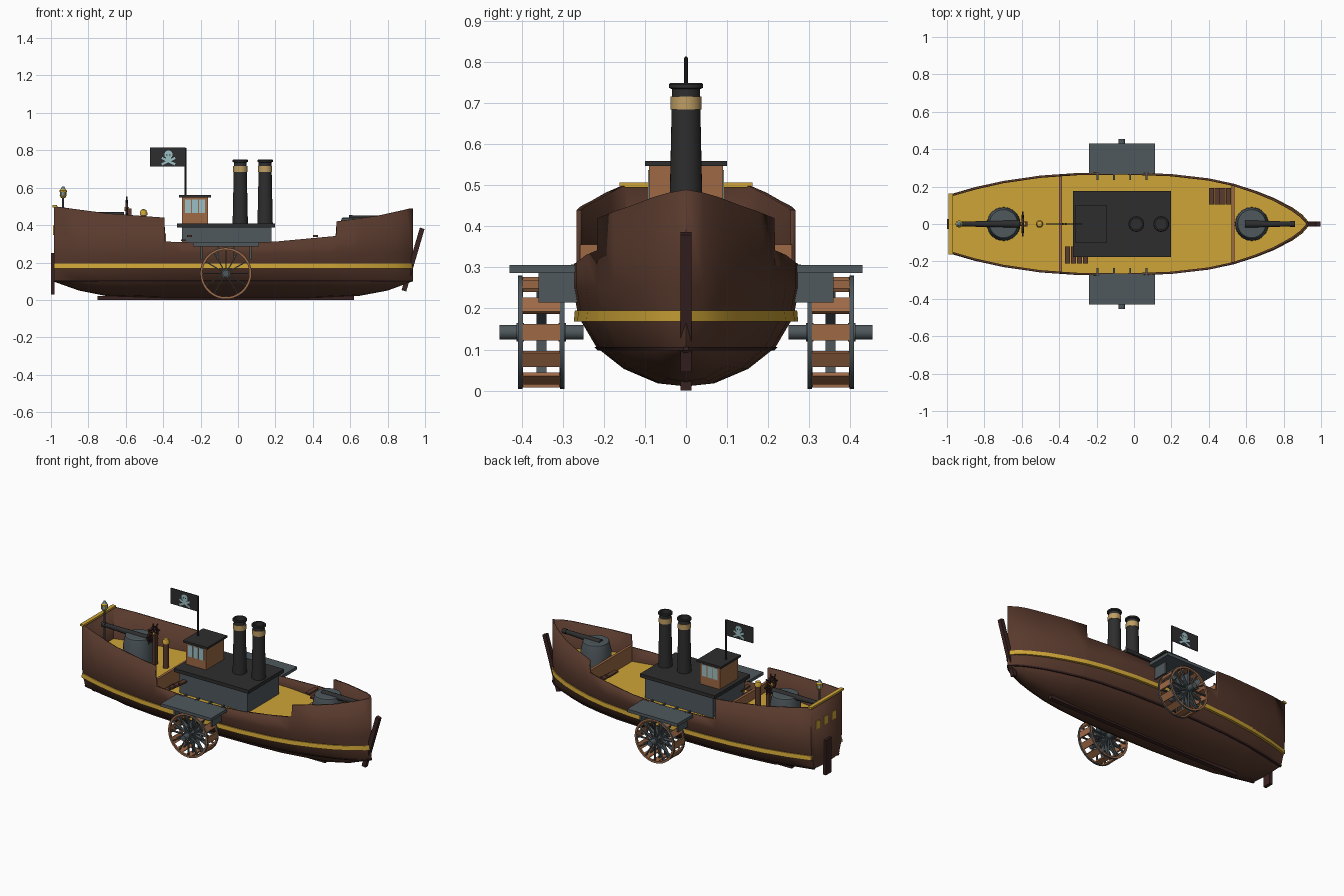
import bpy, bmesh, math
from mathutils import Matrix, Vector

cube = bpy.data.objects.get("Cube")
if cube:
    bpy.data.objects.remove(cube)


def material(name, r, g, b):
    m = bpy.data.materials.new(name)
    m.use_nodes = True
    m.diffuse_color = (r, g, b, 1)
    m.node_tree.nodes["Principled BSDF"].inputs["Base Color"].default_value = (r, g, b, 1)
    return m


HULL = material("hull brown", .1, .042, .026)
DARK = material("dark timber", .042, .017, .016)
GOLD = material("golden yellow", .62, .375, .038)
WOOD = material("light wood", .34, .14, .06)
SLATE = material("slate metal", .078, .098, .108)
BLACK = material("charcoal", .027, .027, .027)
TAN = material("tan band", .52, .34, .125)
PALE = material("pale glass", .33, .52, .55)


def finish(name, bm, mat):
    bmesh.ops.recalc_face_normals(bm, faces=bm.faces)
    for f in bm.faces:
        f.smooth = True
    me = bpy.data.meshes.new(name)
    bm.to_mesh(me)
    bm.free()
    me.set_sharp_from_angle(angle=math.radians(32))
    me.materials.append(mat)
    ob = bpy.data.objects.new(name, me)
    bpy.context.collection.objects.link(ob)
    return ob


def box(name, mat, x, y, z, tilt=0):
    """Box from (min, max) ranges, tilted about y through its centre."""
    bm = bmesh.new()
    spans = (x, y, z)
    mid = Vector([(a + b) / 2 for a, b in spans])
    size = [b - a for a, b in spans]
    bmesh.ops.create_cube(bm, size=1, matrix=Matrix.Translation(mid)
                          @ Matrix.Rotation(tilt, 4, 'Y') @ Matrix.Diagonal((*size, 1)))
    return finish(name, bm, mat)


def rod(name, mat, a, b, r1, r2=None, sides=20):
    """Cylinder or cone between two points."""
    a, b = Vector(a), Vector(b)
    d = b - a
    bm = bmesh.new()
    turn = d.to_track_quat('Z', 'Y').to_matrix().to_4x4()
    bmesh.ops.create_cone(bm, cap_ends=True, segments=sides, radius1=r1,
                          radius2=r1 if r2 is None else r2, depth=d.length,
                          matrix=Matrix.Translation((a + b) / 2) @ turn)
    return finish(name, bm, mat)


def lathe(name, mat, centre, profile, axis='Z', steps=28, closed=False):
    """Spin (radius, height) points around an axis."""
    bm = bmesh.new()
    vs = [bm.verts.new((r, 0, h)) for r, h in profile]
    es = [bm.edges.new(p) for p in zip(vs, vs[1:])]
    if closed:
        es.append(bm.edges.new((vs[-1], vs[0])))
    bmesh.ops.spin(bm, geom=vs + es, axis=(0, 0, 1), cent=(0, 0, 0),
                   angle=math.tau, steps=steps)
    bmesh.ops.remove_doubles(bm, verts=bm.verts, dist=1e-5)
    turn = {'X': Matrix.Rotation(math.pi / 2, 4, 'Y'),
            'Y': Matrix.Rotation(math.pi / 2, 4, 'X'), 'Z': Matrix()}[axis]
    bm.transform(Matrix.Translation(centre) @ turn)
    return finish(name, bm, mat)


def hoop(name, mat, centre, inner, outer, half, axis):
    """Flat ring of rectangular section."""
    lathe(name, mat, centre, [(inner, -half), (outer, -half), (outer, half), (inner, half)],
          axis, 36, True)


def interp(table, x):
    for (a, va), (b, vb) in zip(table, table[1:]):
        if x <= b:
            return va + (vb - va) * max(0, x - a) / (b - a)
    return table[-1][1]


# Hull curves along the length: half width, bottom height and rail height
BEAM = [(-.985, .155), (-.85, .196), (-.7, .23), (-.5, .259), (-.3, .273), (-.05, .276),
        (.2, .267), (.4, .244), (.53, .216), (.65, .176), (.75, .135), (.85, .08), (.9, .042), (.935, 0)]
BOTTOM = [(-.985, .098), (-.85, .05), (-.7, .02), (-.4, .01), (.4, .01), (.65, .022), (.8, .05), (.935, .1)]
RAIL = [(-.985, .5), (-.7, .463), (-.394, .44), (-.39, .312), (-.05, .302), (.2, .312),
        (.526, .342), (.53, .42), (.75, .45), (.935, .49)]
STATIONS = sorted({x for t in (BEAM, BOTTOM, RAIL) for x, _ in t})
BREAKS = (-.392, .53)
DECK = .3


def half_section(x):
    w, b, top = interp(BEAM, x), interp(BOTTOM, x), interp(RAIL, x)
    d = .105 - b
    heights = (b, b + d * .08, b + d * .45, .105, .18, .25, top)
    return [(w * f, h) for f, h in zip((0, .25, .55, .79, .95, 1, 1), heights)]


# Hull shell with flat transom
bm = bmesh.new()
rows = []
for x in STATIONS:
    half = half_section(x)
    ring = [(-y, z) for y, z in reversed(half)] + half[1:]
    rows.append([bm.verts.new((x, y, z)) for y, z in ring])
for r, s in zip(rows, rows[1:]):
    for i in range(len(r) - 1):
        bm.faces.new((r[i], r[i + 1], s[i + 1], s[i]))
bm.faces.new(rows[0])
bmesh.ops.remove_doubles(bm, verts=bm.verts, dist=1e-5)
hull = finish("hull", bm, HULL)
shell = hull.modifiers.new("planking", 'SOLIDIFY')
shell.thickness, shell.offset = .012, -1


# Bands that follow the hull side, proud at the bottom and sloping in at the top
def belt(name, mat, lo, hi):
    for side, label in ((1, "left"), (-1, "right")):
        bm = bmesh.new()
        prev = None
        for x in STATIONS:
            pts = []
            for f, z, out in (lo, hi):
                y = interp(BEAM, x) * f
                pts += [(x, side * max(0, y - .006), z), (x, side * (y + out), z)]
            p = [bm.verts.new(pts[i]) for i in (0, 1, 3, 2)]
            if prev:
                for i in range(4):
                    bm.faces.new((prev[i], prev[i - 1], p[i - 1], p[i]))
            else:
                bm.faces.new(p)
            prev = p
        bm.faces.new(prev)
        finish(f"{label}_{name}", bm, mat)


belt("gold_stripe", GOLD, (.955, .168, .01), (.96, .195, .006))
belt("lower_wale", DARK, (.76, .098, .006), (.79, .106, .006))


# Decks and the bulkheads at the two steps
def deck(name, x0, x1, z):
    xs = [x0] + [x for x in STATIONS if x0 < x < x1] + [x1]
    edge = [(x, max(0, interp(BEAM, x) - .006)) for x in xs]
    bm = bmesh.new()
    outline = edge + [(x, -y) for x, y in reversed(edge) if y > 0]
    bm.faces.new([bm.verts.new((x, y, z)) for x, y in outline])
    finish(name, bm, GOLD)


deck("aft_deck", -.98, BREAKS[0], DECK)
deck("main_deck", *BREAKS, .255)
deck("fore_deck", BREAKS[1], .92, DECK)
for x, label in zip(BREAKS, ("aft", "fore")):
    w = interp(BEAM, x) - .008
    box(label + "_bulkhead", WOOD, (x - .008, x + .008), (-w, w), (.25, .356))

# Keel, stem, rudder and transom details
box("keel", DARK, (-.75, .62), (-.014, .014), (0, .022))
box("stem_post", DARK, (.923, .949), (-.013, .013), (.042, .39), .285)
box("rudder", DARK, (-1, -.98), (-.028, .028), (.03, .25))
box("stern_rail", GOLD, (-.992, -.968), (-.162, .162), (.495, .507))
for y in (-.07, .01, .09):
    box("stern_window", GOLD, (-.989, -.983), (y - .02, y + .02), (.347, .397))

# Ladders to the raised decks
for x, step, y in ((.415, .03, .148), (-.26, -.032, -.165)):
    for i in range(4):
        c, z = x + i * step, .341 - i * .022
        box("ladder_tread", HULL, (c - .014, c + .014), (y - .045, y + .045), (z - .005, z + .005))

# Deckhouse and wheelhouse
box("deckhouse", SLATE, (-.3, .178), (-.157, .157), (.25, .39))
box("deckhouse_roof", BLACK, (-.325, .198), (-.177, .177), (.388, .41))
box("wheelhouse", WOOD, (-.3, -.16), (-.09, .09), (.41, .548))
box("wheelhouse_roof", BLACK, (-.315, -.145), (-.1, .1), (.547, .56))
for x in (-.268, -.23, -.192):
    for y in (-.09, .09):
        box("wheelhouse_window", PALE, (x - .016, x + .016), (y - .003, y + .003), (.465, .538))

# Funnels
for x in (.012, .145):
    lathe("funnel", BLACK, (x, 0, 0), [(.041, .405), (.034, .735), (.042, .738), (.042, .746),
                                       (.038, .75), (.03, .75), (.03, .6), (0, .6)])
    lathe("funnel_band", TAN, (x, 0, 0), [(.033, .685), (.038, .685), (.0375, .717), (.033, .717)])

# Flag with emblem
rod("flag_pole", BLACK, (-.28, 0, .555), (-.28, 0, .812), .005, sides=10)
box("flag", BLACK, (-.47, -.28), (-.002, .002), (.714, .814))
rod("emblem_head", PALE, (-.372, -.004, .777), (-.372, .004, .777), .022)
box("emblem_jaw", PALE, (-.386, -.358), (-.004, .004), (.746, .768))
for tilt in (.45, -.45):
    box("emblem_bone", PALE, (-.412, -.332), (-.0037, .0037), (.736, .748), tilt)
for x in (-.38, -.364):
    rod("emblem_eye", BLACK, (x, -.0047, .775), (x, .0047, .775), .004, sides=10)

# Paddle wheels with tangential planks and covers, mirrored on both sides
CX, CZ, R, N = -.065, .142, .126, 12
for s in (1, -1):
    rod("paddle_axle", SLATE, (CX, s * .25, CZ), (CX, s * .455, CZ), .018)
    for y, half in ((.302, .006), (.352, .012), (.404, .006)):
        rod("paddle_hub", SLATE, (CX, s * (y - .009), CZ), (CX, s * (y + .009), CZ), .023)
        for i in range(N):
            a = math.tau * i / N
            x, z = CX + R / 2 * math.cos(a), CZ + R / 2 * math.sin(a)
            box("paddle_spoke", SLATE, (x - R / 2, x + R / 2), (s * y - half, s * y + half),
                (z - .003, z + .003), -a)
    for y in (.302, .404):
        hoop("paddle_rim", WOOD, (CX, s * y, CZ), .125, .135, .006, 'Y')
        hoop("paddle_tyre", SLATE, (CX, s * y, CZ), .134, .138, .0055, 'Y')
    for i in range(N):
        a = math.tau * i / N
        x, z = CX + .13 * math.cos(a), CZ + .13 * math.sin(a)
        box("paddle_plank", WOOD, (x - .005, x + .005), sorted((s * .298, s * .408)),
            (z - .02, z + .02), -a)
    box("paddle_cover", SLATE, (-.24, .112), sorted((s * .268, s * .43)), (.287, .306))
    for x in (-.195, -.107, -.02, .067):
        box("cover_bracket", SLATE, (x - .005, x + .005), sorted((s * .262, s * .36)), (.215, .29))
        box("cover_hook", SLATE, (x - .005, x + .005), sorted((s * .235, s * .28)), (.294, .307))

# Gun turrets
for x, tip, back, z, label in ((-.697, -.95, -.61, .45, "aft"), (.63, .86, .595, .432, "fore")):
    lathe(label + "_turret", SLATE, (x, 0, 0),
          [(.09, DECK), (.088, z - .05), (.076, z + .004), (.07, z + .008), (0, z + .008)])
    rod(label + "_gun", BLACK, (back, 0, z), (tip, 0, z + .006), .021, .012)
    rod(label + "_muzzle", BLACK, (tip - math.copysign(.025, x), 0, z + .006), (tip, 0, z + .006), .016)

# Steering wheel, compass stand and stern lantern
HELM = Vector((-.595, 0, .487))
hoop("steering_rim", DARK, HELM, .037, .048, .006, 'X')
rod("steering_hub", GOLD, HELM - Vector((.012, 0, 0)), HELM + Vector((.012, 0, 0)), .011)
for i in range(4):
    a = math.pi * i / 4
    v = Vector((0, math.cos(a), math.sin(a))) * .066
    rod("steering_spoke", DARK, HELM - v, HELM + v, .0045, sides=8)
box("steering_stand", HULL, (-.59, -.57), (-.014, .014), (DECK, .49))
rod("compass_stand", HULL, (-.505, 0, DECK), (-.505, 0, .455), .017)
lathe("compass_dome", GOLD, (-.505, 0, .455), [(.02, 0), (.02, .012), (.014, .026), (0, .032)])
rod("lantern_pole", SLATE, (-.935, 0, DECK), (-.935, 0, .548), .006, sides=10)
lathe("lantern_base", GOLD, (-.935, 0, .544), [(0, 0), (.01, 0), (.019, .014), (0, .014)], steps=8)
rod("lantern_glass", PALE, (-.935, 0, .556), (-.935, 0, .578), .017, sides=8)
for i in range(4):
    a = math.tau * (i + .5) / 4
    x, y = -.935 + .015 * math.cos(a), .015 * math.sin(a)
    rod("lantern_bar", GOLD, (x, y, .556), (x, y, .58), .004, sides=6)
lathe("lantern_cap", GOLD, (-.935, 0, .577), [(0, 0), (.02, 0), (.02, .008), (.012, .016), (0, .016)], steps=8)
rod("lantern_top", PALE, (-.935, 0, .592), (-.935, 0, .606), .014, .006, sides=8)
